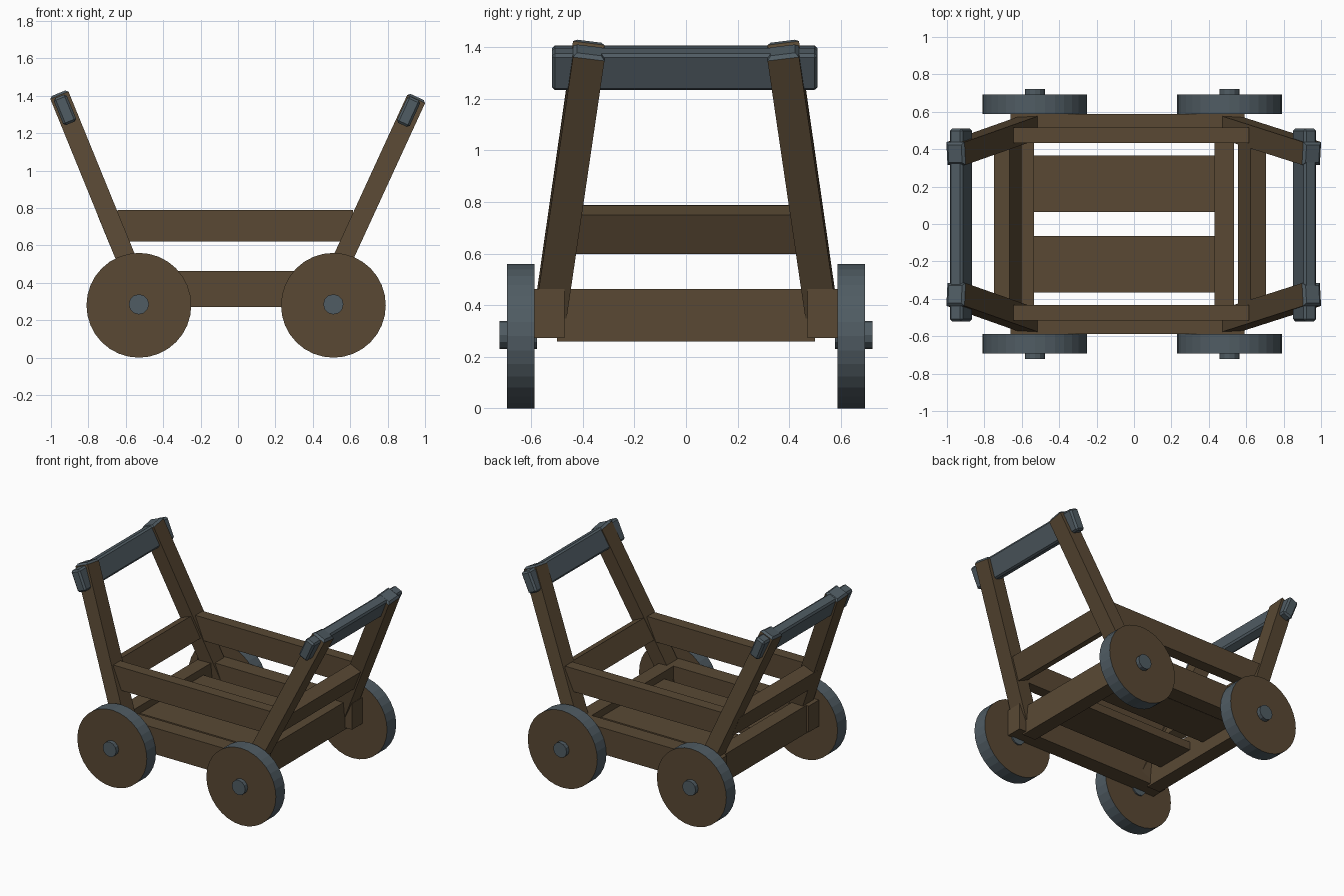
import bpy, bmesh, math
from mathutils import Vector, Matrix

if "Cube" in bpy.data.objects:
    bpy.data.objects.remove(bpy.data.objects["Cube"])

def mat(name, c):
    m = bpy.data.materials.new(name)
    m.diffuse_color = (*c, 1)
    m.use_nodes = True
    m.node_tree.nodes["Principled BSDF"].inputs["Base Color"].default_value = m.diffuse_color
    return m

WOOD = mat("brown wood", (0.100, 0.066, 0.034))
IRON = mat("grey iron", (0.080, 0.107, 0.125))

def finish(name, bm, mats, M=None):
    me = bpy.data.meshes.new(name)
    if M is not None:
        bm.transform(M)
    bmesh.ops.recalc_face_normals(bm, faces=bm.faces)
    bm.to_mesh(me)
    bm.free()
    for m in mats:
        me.materials.append(m)
    ob = bpy.data.objects.new(name, me)
    bpy.context.collection.objects.link(ob)
    return ob

def cube(size):
    bm = bmesh.new()
    bmesh.ops.create_cube(bm, size=1)
    bmesh.ops.scale(bm, vec=size, verts=bm.verts)
    return bm

def box(name, lo, hi, m=WOOD):
    lo, hi = Vector(lo), Vector(hi)
    return finish(name, cube(hi - lo), [m], Matrix.Translation((lo + hi) / 2))

def tilted(name, centre, size, lean, m, bevel=0):
    bm = cube(size)
    if bevel:
        bmesh.ops.bevel(bm, geom=bm.edges[:], offset=bevel, segments=1, affect='EDGES')
    return finish(name, bm, [m], Matrix.Translation(centre) @ Matrix.Rotation(lean, 4, 'Y'))

def post(name, bottom, top):
    # leaning post with a chamfered iron-coloured top
    bottom, top = Vector(bottom), Vector(top)
    z = (top - bottom).normalized()
    x = Vector((0, 1, 0)).cross(z).normalized()
    y = z.cross(x)
    L = (top - bottom).length
    bm = cube((0.105, 0.123, L))
    edges = [e for e in bm.edges if all(v.co.z > 0 for v in e.verts)]
    bmesh.ops.bevel(bm, geom=edges, offset=0.014, segments=1, affect='EDGES')
    bm.normal_update()
    for f in bm.faces:
        f.material_index = int(f.normal.z > 0.3)
    R = Matrix((x, y, z)).transposed().to_4x4()
    finish(name, bm, [WOOD, IRON], Matrix.Translation((top + bottom) / 2) @ R)

def cylinder(name, centre, r, depth, n, cap, rim):
    bm = bmesh.new()
    bmesh.ops.create_cone(bm, cap_ends=True, segments=n, radius1=r, radius2=r, depth=depth)
    bm.normal_update()
    for f in bm.faces:
        f.material_index = int(abs(f.normal.z) < 0.5)
    finish(name, bm, [cap, rim], Matrix.Translation(centre) @ Matrix.Rotation(math.pi / 2, 4, 'X'))

for s, side in ((-1, "front"), (1, "back")):
    # wheels with hubs
    for x, end in ((-0.53, "left"), (0.51, "right")):
        cylinder(f"{side}_{end}_wheel", (x, s * 0.64, 0.28), 0.28, 0.105, 32, WOOD, IRON)
        cylinder(f"{side}_{end}_hub", (x, s * 0.65, 0.285), 0.054, 0.145, 12, IRON, IRON)
    # long side beams, rails and floor planks
    a, b = sorted((s * 0.47, s * 0.588))
    box(f"{side}_lower_beam", (-0.66, a, 0.272), (0.59, b, 0.463))
    a, b = sorted((s * 0.432, s * 0.515))
    box(f"{side}_upper_rail", (-0.645, a, 0.622), (0.615, b, 0.79))
    a, b = sorted((s * 0.065, s * 0.365))
    box(f"{side}_floor_plank", (-0.56, a, 0.35), (0.46, b, 0.41))
    # corner posts
    post(f"{side}_left_post", (-0.505, s * 0.535, 0.30), (-0.957, s * 0.375, 1.408))
    post(f"{side}_right_post", (0.455, s * 0.535, 0.30), (0.955, s * 0.375, 1.388))

# cross beams at each end
box("left_cross_beam", (-0.64, -0.5, 0.26), (-0.535, 0.5, 0.463))
box("right_cross_beam", (0.43, -0.5, 0.26), (0.535, 0.5, 0.463))

# leaning cross rails and iron push handles
LEAN_L, LEAN_R = -math.atan(0.41), math.atan(0.458)
tilted("left_cross_rail", (-0.675, 0, 0.695), (0.09, 0.9, 0.165), LEAN_L, WOOD)
tilted("right_cross_rail", (0.63, 0, 0.693), (0.09, 0.9, 0.165), LEAN_R, WOOD)
tilted("left_handle", (-0.925, -0.005, 1.325), (0.075, 1.03, 0.155), LEAN_L, IRON, 0.012)
tilted("right_handle", (0.912, -0.005, 1.315), (0.075, 1.03, 0.155), LEAN_R, IRON, 0.012)
